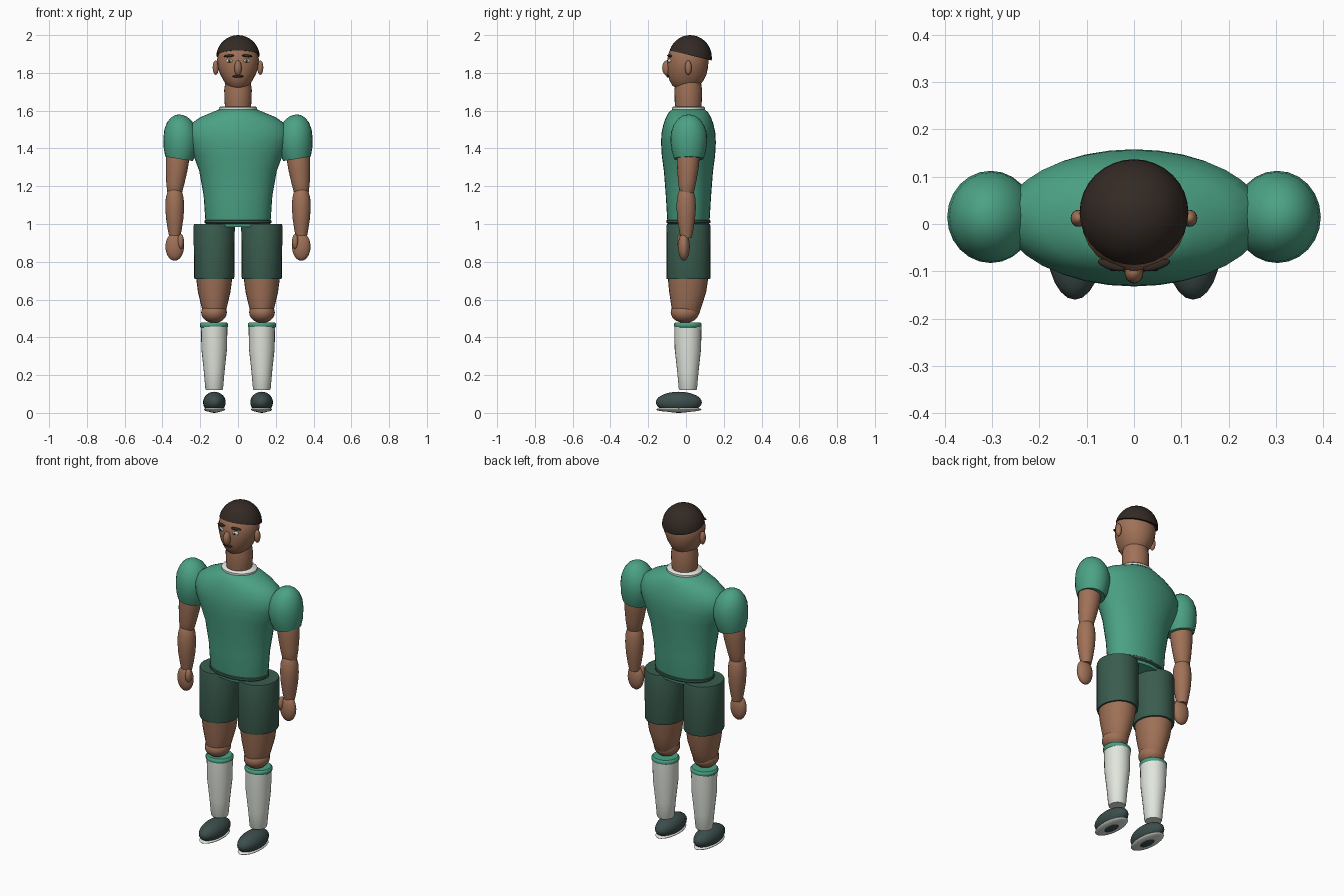
import bpy, bmesh, math
from mathutils import Vector, Matrix


def material(name, rgb):
    m = bpy.data.materials.new(name)
    m.diffuse_color = (*rgb, 1)
    return m


SHIRT = material("shirt_green", (0.07, 0.36, 0.23))
SHORTS = material("dark_green", (0.042, 0.107, 0.076))
SKIN = material("skin_brown", (0.35, 0.165, 0.095))
HAIR = material("hair_dark", (0.034, 0.023, 0.018))
WHITE = material("off_white", (0.75, 0.79, 0.72))
SHOE = material("shoe_grey", (0.045, 0.076, 0.072))


def finish(name, bm, mat):
    bmesh.ops.recalc_face_normals(bm, faces=bm.faces)
    me = bpy.data.meshes.new(name)
    bm.to_mesh(me)
    bm.free()
    me.materials.append(mat)
    ob = bpy.data.objects.new(name, me)
    bpy.context.collection.objects.link(ob)
    bpy.ops.object.select_all(action='DESELECT')
    ob.select_set(True)
    bpy.context.view_layer.objects.active = ob
    bpy.ops.object.shade_smooth_by_angle(angle=math.radians(45))
    return ob


def loft(name, rings, mat, n=24, tilt=0.0):
    """Closed body through elliptical rings (x, y, z, rx, ry)."""
    bm = bmesh.new()
    rows = []
    for x, y, z, rx, ry in rings:
        row = []
        for i in range(n):
            a = 2 * math.pi * i / n
            dx = rx * math.cos(a)
            row.append(bm.verts.new((x + dx, y + ry * math.sin(a), z + tilt * dx)))
        rows.append(row)
    for a, b in zip(rows, rows[1:]):
        for i in range(n):
            j = (i + 1) % n
            bm.faces.new((a[i], a[j], b[j], b[i]))
    bm.faces.new(rows[0])
    bm.faces.new(rows[-1])
    return finish(name, bm, mat)


def ball(name, c, r, mat, rot=(0, 0, 0), cut=None, n=24):
    """Ellipsoid; cut = (point, normal) keeps the side the normal points to."""
    bm = bmesh.new()
    bmesh.ops.create_uvsphere(bm, u_segments=n, v_segments=n // 2 + 2, radius=1)
    m = Matrix.Translation(c)
    for axis, ang in zip("XYZ", rot):
        m = m @ Matrix.Rotation(ang, 4, axis)
    bm.transform(m @ Matrix.Diagonal((*r, 1)))
    if cut:
        res = bmesh.ops.bisect_plane(bm, geom=bm.verts[:] + bm.edges[:] + bm.faces[:],
                                     plane_co=cut[0], plane_no=cut[1], clear_inner=True)
        edges = [e for e in res["geom_cut"] if isinstance(e, bmesh.types.BMEdge)]
        bmesh.ops.contextual_create(bm, geom=edges)
    return finish(name, bm, mat)


def band(name, x, y, z, rx, ry, h, mat):
    """Rounded elliptical band."""
    k = 0.007
    return loft(name, [(x, y, z - h, rx - k, ry - k), (x, y, z - h * 0.5, rx, ry),
                       (x, y, z + h * 0.5, rx, ry), (x, y, z + h, rx - k, ry - k)], mat, 32)


# Torso, collar and waistband
loft("shirt_torso", [(0, 0.013, z, rx, ry) for z, rx, ry in (
    (0.985, 0.165, 0.105), (1.02, 0.173, 0.112), (1.15, 0.182, 0.12), (1.28, 0.205, 0.13),
    (1.36, 0.235, 0.141), (1.43, 0.268, 0.145), (1.48, 0.274, 0.143), (1.53, 0.25, 0.132),
    (1.565, 0.2, 0.119), (1.59, 0.14, 0.105), (1.607, 0.1, 0.085))], SHIRT, 32)
band("waistband", 0, 0.013, 1.013, 0.177, 0.116, 0.012, SHORTS)
band("collar", 0, 0.013, 1.61, 0.1, 0.087, 0.013, WHITE)

# Neck and head
loft("neck", [(0, 0.012, z, r, r) for z, r in
              ((1.6, 0.066), (1.65, 0.072), (1.71, 0.073), (1.76, 0.066))], SKIN)
loft("head", [(0, y, z, rx, ry) for y, z, rx, ry in (
    (-0.004, 1.708, 0.018, 0.022), (-0.003, 1.717, 0.04, 0.05), (0.0, 1.735, 0.06, 0.074),
    (0.003, 1.76, 0.077, 0.09), (0.006, 1.79, 0.093, 0.102), (0.009, 1.83, 0.107, 0.108),
    (0.01, 1.87, 0.111, 0.109), (0.01, 1.91, 0.103, 0.1), (0.01, 1.95, 0.075, 0.075),
    (0.01, 1.98, 0.03, 0.03))], SKIN)
ball("hair", (0, 0.022, 1.88), (0.116, 0.115, 0.12), HAIR, n=32,
     cut=(Vector((0, 0.022, 1.893)), Vector((0, 0.24, 1))))
ball("nose", (0, -0.102, 1.826), (0.02, 0.024, 0.04), SKIN, n=16)
ball("moustache", (0, -0.095, 1.782), (0.03, 0.009, 0.007), HAIR, n=16)

for s, side in ((-1, "right"), (1, "left")):
    # Face details
    ball(f"ear_{side}", (s * 0.118, 0.012, 1.828), (0.016, 0.018, 0.038), SKIN, n=16)
    ball(f"eyebrow_{side}", (s * 0.048, -0.087, 1.89), (0.03, 0.01, 0.007), HAIR,
         (0, s * 0.08, s * 0.3), n=16)
    ball(f"eye_{side}", (s * 0.046, -0.088, 1.864), (0.017, 0.009, 0.01), WHITE,
         (0, 0, s * 0.4), n=16)
    ball(f"pupil_{side}", (s * 0.045, -0.096, 1.864), (0.007, 0.004, 0.008), HAIR, n=12)

    # Sleeve and arm
    loft(f"sleeve_{side}", [(s * x, 0.015, z, rx, rx * 1.06) for x, z, rx in (
        (0.312, 1.345, 0.073), (0.308, 1.385, 0.085), (0.303, 1.44, 0.092),
        (0.301, 1.485, 0.089), (0.3, 1.525, 0.076), (0.3, 1.555, 0.055),
        (0.3, 1.573, 0.03), (0.3, 1.578, 0.01))], SHIRT, tilt=s * 0.16)
    loft(f"upper_arm_{side}", [(s * x, y, z, r, r * 0.97) for x, y, z, r in (
        (0.337, 0.003, 1.14, 0.026), (0.335, 0.004, 1.17, 0.04), (0.331, 0.006, 1.22, 0.049),
        (0.324, 0.01, 1.29, 0.058), (0.318, 0.012, 1.36, 0.063), (0.312, 0.013, 1.42, 0.055))],
        SKIN)
    loft(f"forearm_{side}", [(s * 0.335, 0.001, z, r, r * 1.03) for z, r in (
        (0.925, 0.028), (0.97, 0.037), (1.03, 0.046), (1.09, 0.05), (1.14, 0.047),
        (1.18, 0.036), (1.2, 0.022), (1.206, 0.008))], SKIN)
    ball(f"hand_{side}", (s * 0.335, -0.011, 0.88), (0.049, 0.031, 0.074), SKIN)
    ball(f"thumb_{side}", (s * 0.303, -0.027, 0.907), (0.017, 0.022, 0.04), SKIN, n=16)

    # Shorts, thigh and knee
    loft(f"shorts_leg_{side}", [(s * 0.126, 0.013, z, rx, ry) for z, rx, ry in (
        (0.71, 0.104, 0.115), (0.72, 0.107, 0.117), (0.85, 0.108, 0.117),
        (0.99, 0.109, 0.116), (1.0, 0.106, 0.113))], SHORTS)
    loft(f"thigh_{side}", [(s * 0.126, y, z, rx, ry) for y, z, rx, ry in (
        (-0.005, 0.5, 0.045, 0.055), (0.0, 0.53, 0.06, 0.072), (0.004, 0.58, 0.072, 0.084),
        (0.009, 0.64, 0.086, 0.098), (0.011, 0.73, 0.098, 0.109))], SKIN)
    ball(f"knee_{side}", (s * 0.127, -0.006, 0.532), (0.068, 0.075, 0.056), SKIN)

    # Sock with cuff
    loft(f"sock_{side}", [(s * 0.126, y, z, r, r * 1.03) for y, z, r in (
        (0.01, 0.12, 0.043), (0.01, 0.128, 0.047), (0.01, 0.22, 0.055),
        (0.01, 0.34, 0.068), (0.01, 0.47, 0.07))], WHITE)
    band(f"sock_cuff_{side}", s * 0.127, 0.01, 0.465, 0.075, 0.073, 0.014, SHIRT)

    # Shoe, poking slightly through its sole
    ball(f"shoe_{side}", (s * 0.125, -0.038, 0.056), (0.06, 0.122, 0.056), SHOE)
    ball(f"sole_{side}", (s * 0.125, -0.038, 0.018), (0.056, 0.12, 0.014), WHITE)
